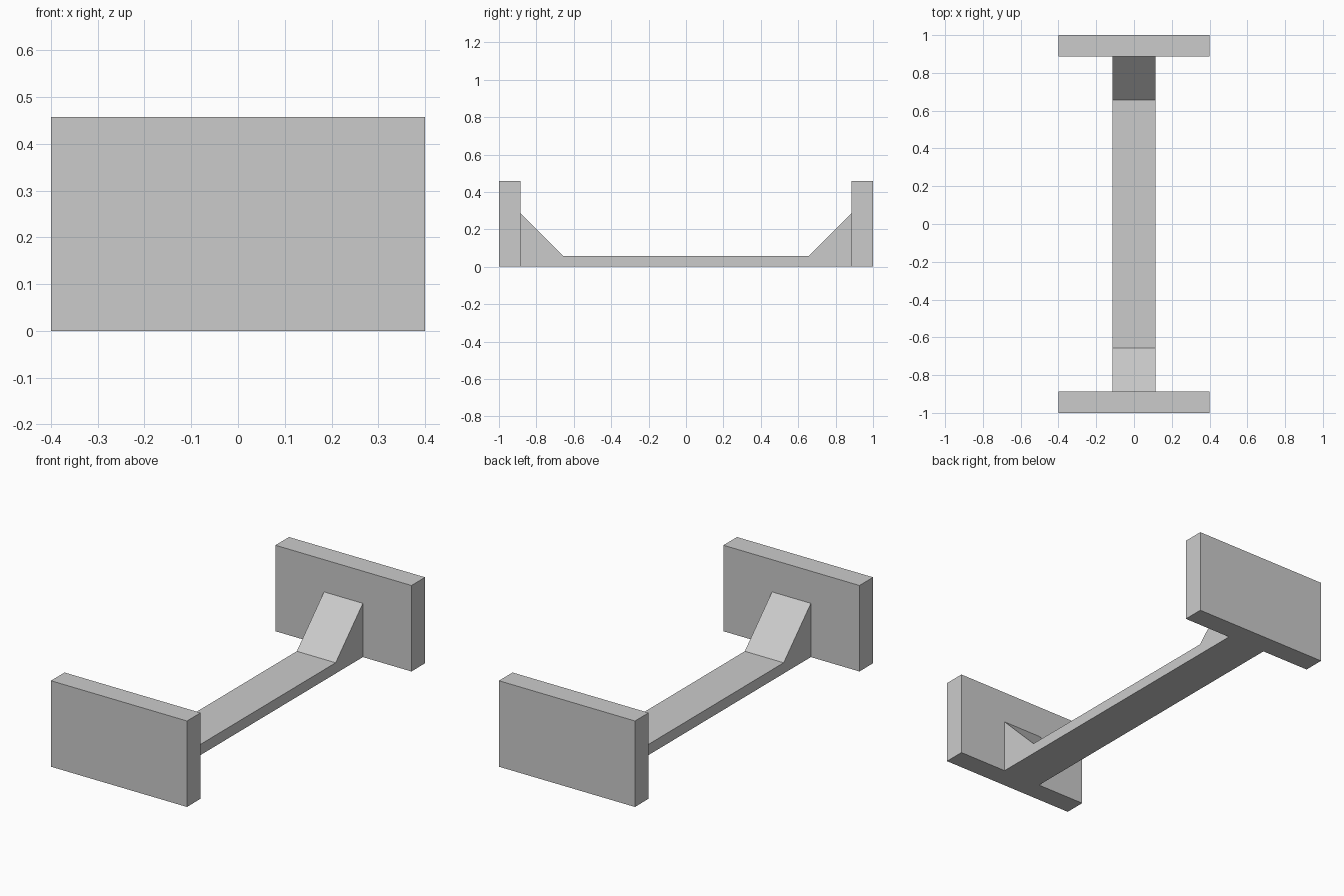
import bpy

# Remove the default cube
cube = bpy.data.objects.get("Cube")
if cube:
    bpy.data.objects.remove(cube, do_unlink=True)

U = 2 / 35          # base module
END = 17.5 * U      # half length
INNER = 15.5 * U    # inner face of the end plates

grey = bpy.data.materials.new("plain_grey")
grey.use_nodes = True
colour = (0.6, 0.6, 0.6, 1)
grey.diffuse_color = colour
grey.node_tree.nodes["Principled BSDF"].inputs["Base Color"].default_value = colour


def extrude_profile(name, profile, half_width):
    """Solid from a counter-clockwise (y, z) outline, extruded along x."""
    n = len(profile)
    verts = [(x, y, z) for x in (-half_width, half_width) for y, z in profile]
    faces = [tuple(reversed(range(n))), tuple(range(n, 2 * n))]
    for i in range(n):
        j = (i + 1) % n
        faces.append((i, j, n + j, n + i))
    mesh = bpy.data.meshes.new(name)
    mesh.from_pydata(verts, [], faces)
    mesh.materials.append(grey)
    obj = bpy.data.objects.new(name, mesh)
    bpy.context.collection.objects.link(obj)
    return obj


# Connecting bar with a sloped brace rising to each end plate
slope = [(INNER, 5 * U), (11.5 * U, U)]
mirrored = [(-y, z) for y, z in reversed(slope)]
extrude_profile("braced_bar",
                [(-INNER, 0), (INNER, 0)] + slope + mirrored, 2 * U)

# Upright end plates
for name, y0, y1 in (("front_plate", -END, -INNER), ("back_plate", INNER, END)):
    extrude_profile(name, [(y0, 0), (y1, 0), (y1, 8 * U), (y0, 8 * U)], 7 * U)
